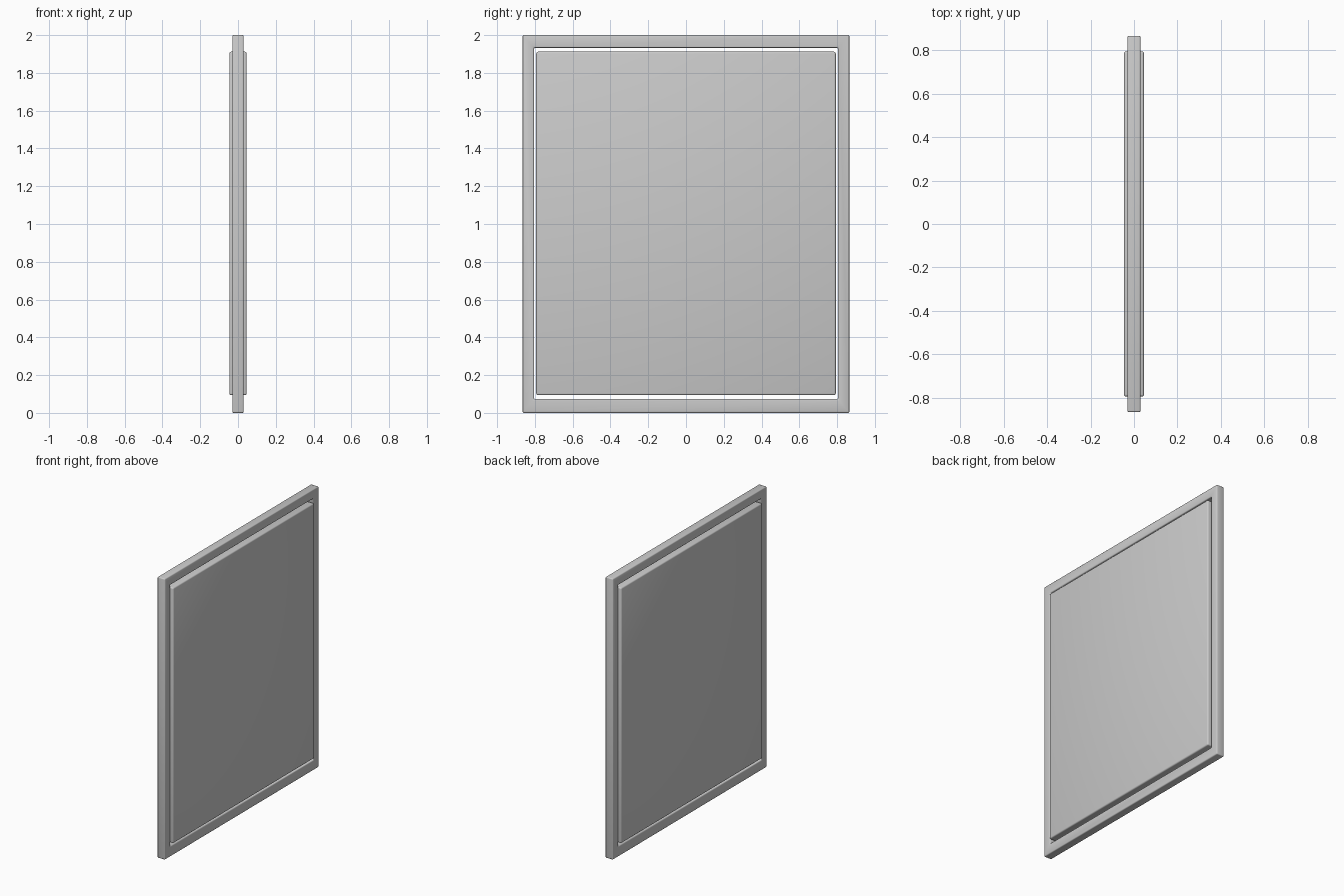
import bpy, bmesh

if "Cube" in bpy.data.objects:
    bpy.data.objects.remove(bpy.data.objects["Cube"])

def finish(name, bm, width):
    """Turn a bmesh into a softly rounded, smooth object."""
    bmesh.ops.recalc_face_normals(bm, faces=bm.faces)
    mesh = bpy.data.meshes.new(name)
    bm.to_mesh(mesh)
    bm.free()
    mesh.shade_smooth()
    obj = bpy.data.objects.new(name, mesh)
    bpy.context.collection.objects.link(obj)
    bevel = obj.modifiers.new("rounded_edges", 'BEVEL')
    bevel.width = width
    bevel.segments = 3
    bevel.limit_method = 'ANGLE'
    return obj

def loop(bm, x, half_y, z0, z1):
    """Rectangle of vertices in the plane at depth x."""
    return [bm.verts.new((x, y, z)) for y, z in
            ((-half_y, z0), (half_y, z0), (half_y, z1), (-half_y, z1))]

def bridge(bm, a, b):
    for i in range(4):
        j = (i + 1) % 4
        bm.faces.new((a[i], a[j], b[j], b[i]))

# Outer frame: a rectangular ring around an open centre
T = 0.03
bm = bmesh.new()
rings = [loop(bm, -T, 0.865, 0, 2), loop(bm, T, 0.865, 0, 2),
         loop(bm, T, 0.805, 0.073, 1.933), loop(bm, -T, 0.805, 0.073, 1.933)]
for i in range(4):
    bridge(bm, rings[i], rings[(i + 1) % 4])
finish("frame", bm, 0.007)

# Centre panel: thicker slab with a narrow gap all round
P = 0.046
bm = bmesh.new()
back, front = (loop(bm, x, 0.793, 0.094, 1.912) for x in (-P, P))
bridge(bm, back, front)
bm.faces.new(back)
bm.faces.new(front)
finish("panel", bm, 0.009)
